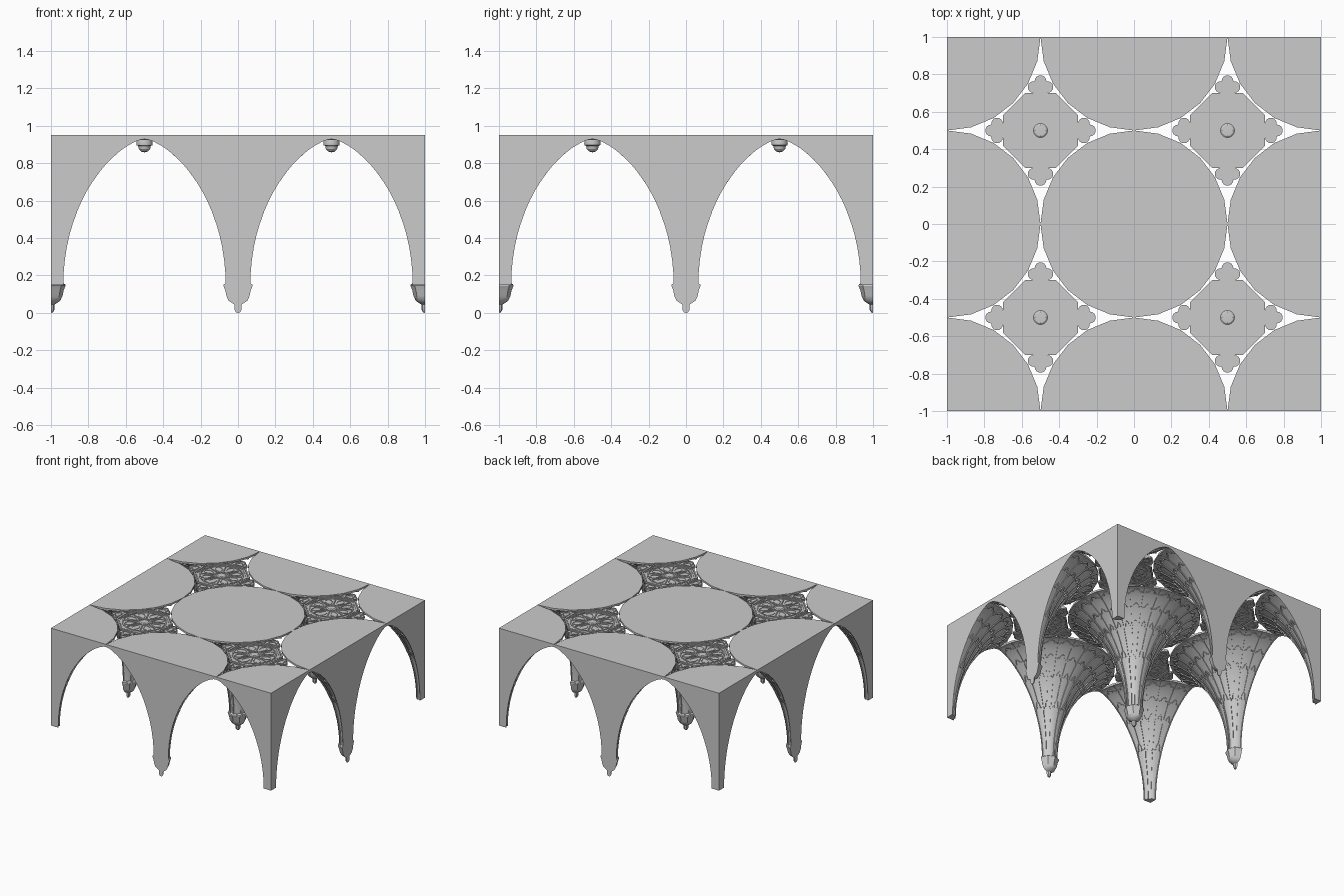
import bpy, bmesh
from math import sin, cos, pi, sqrt, radians
from mathutils import Vector, Matrix

if "Cube" in bpy.data.objects:
    bpy.data.objects.remove(bpy.data.objects["Cube"])

UP = Vector((0, 0, 1))
TOP, SPRING, RISE, R0, SPAN = 0.95, 0.15, 0.785, 0.06, 0.44
ARC = (SPAN**2 + RISE**2) / (2 * SPAN)


def profile(t):
    """Pointed arch curve: radius and height for t in 0..1."""
    h = RISE * sin(t * pi / 2)
    ellipse = R0 + SPAN - SPAN * cos(t * pi / 2)
    circle = R0 + ARC - sqrt(ARC**2 - h**2)
    return (ellipse + circle) / 2, SPRING + h


def surf(a, t):
    """Point and outward normal on the fan surface."""
    r, z = profile(t)
    r1, z1 = profile(max(t - 0.01, 0))
    r2, z2 = profile(min(t + 0.01, 1))
    n = Vector(((z2 - z1) * cos(a), (z2 - z1) * sin(a), r1 - r2)).normalized()
    return Vector((r * cos(a), r * sin(a), z)), n


def lathe(bm, prof, n, phase=0.0):
    """Closed solid of revolution; profile starts and ends on the axis."""
    rings = []
    for r, z in prof:
        if r < 1e-6:
            rings.append([bm.verts.new((0, 0, z))] * n)
        else:
            rings.append([bm.verts.new((r * cos(phase + 2 * pi * i / n),
                                        r * sin(phase + 2 * pi * i / n), z)) for i in range(n)])
    for lo, hi in zip(rings, rings[1:]):
        for i in range(n):
            j = (i + 1) % n
            quad = [lo[i], lo[j], hi[j], hi[i]]
            bm.faces.new(list(dict.fromkeys(quad)))


def sweep(bm, path, w, h, closed=False):
    """Square bar along (point, normal) pairs."""
    rings, m = [], len(path)
    for i, (p, n) in enumerate(path):
        prev = path[(i - 1) % m if closed else max(i - 1, 0)][0]
        nxt = path[(i + 1) % m if closed else min(i + 1, m - 1)][0]
        s = (nxt - prev).cross(n).normalized() * (w / 2)
        rings.append([bm.verts.new(p + s * a + n * h * b)
                      for a, b in ((-1, -1), (1, -1), (1, 1), (-1, 1))])
    for i in range(m if closed else m - 1):
        a, b = rings[i], rings[(i + 1) % m]
        for k in range(4):
            bm.faces.new((a[k], a[(k + 1) % 4], b[(k + 1) % 4], b[k]))
    if not closed:
        bm.faces.new(rings[0])
        bm.faces.new(rings[-1])


def prism(bm, pts, z0, z1):
    lo = [bm.verts.new((x, y, z0)) for x, y in pts]
    hi = [bm.verts.new((x, y, z1)) for x, y in pts]
    bm.faces.new(lo)
    bm.faces.new(hi)
    for i in range(len(pts)):
        j = (i + 1) % len(pts)
        bm.faces.new((lo[i], lo[j], hi[j], hi[i]))


def place(bm, name, x, y, sx=0, sy=0):
    """Trim at the bay edges, cap the cuts and add the object."""
    for axis, s in ((0, sx), (1, sy)):
        if s:
            no = Vector((0, 0, 0))
            no[axis] = s
            bmesh.ops.bisect_plane(bm, geom=bm.verts[:] + bm.edges[:] + bm.faces[:], dist=1e-5,
                                   plane_co=(0, 0, 0), plane_no=no, clear_outer=True)
            bmesh.ops.holes_fill(bm, edges=[e for e in bm.edges if e.is_boundary], sides=0)
    bmesh.ops.recalc_face_normals(bm, faces=bm.faces[:])
    me = bpy.data.meshes.new(name)
    bm.to_mesh(me)
    bm.free()
    ob = bpy.data.objects.new(name, me)
    ob.location = (x, y, 0)
    bpy.context.collection.objects.link(ob)
    bpy.ops.object.select_all(action='DESELECT')
    ob.select_set(True)
    bpy.context.view_layer.objects.active = ob
    bpy.ops.object.shade_smooth_by_angle(angle=radians(30))
    return ob


# cusped panel head, (across, up)
HALF = [(0, 0), (.06, .3), (.16, .52), (.3, .5), (.32, .72), (.4, .88)]
HEAD = HALF + [(.5, 1)] + [(1 - u, v) for u, v in reversed(HALF)]


def fan():
    bm = bmesh.new()
    body = [profile(i / 20) for i in range(21)]
    lathe(bm, [(0, SPRING)] + body + [(0.5, TOP), (0, TOP)], 24)
    # ribs: twelve from the springing, twelve more above the first heads
    for i in range(24):
        t0 = 0.0 if i % 2 == 0 else 0.37
        sweep(bm, [surf(i * pi / 12, t0 + (1 - t0) * k / 18) for k in range(19)], 0.011, 0.006)
    # tiers of cusped heads
    for count, t0, t1 in ((12, .28, .38), (24, .50, .58), (24, .66, .73), (24, .82, .92)):
        da = 2 * pi / count
        for i in range(count):
            sweep(bm, [surf((i + u) * da, t0 + v * (t1 - t0)) for u, v in HEAD], 0.008, 0.007)
    return bm


def pendant():
    bm = bmesh.new()
    lathe(bm, [(0, 0), (.01, .002), (.018, .015), (.02, .045), (.036, .055), (.05, .065),
               (.062, .09), (.068, .12), (.078, .145), (.076, .152), (.064, .16), (0, .16)], 8)
    return bm


# nine fans: whole at the centre, halves on the sides, quarters in the corners
for sx in (-1, 0, 1):
    for sy in (-1, 0, 1):
        place(fan(), "fan_vault", sx, sy, sx, sy)
        if not (sx and sy):
            place(pendant(), "fan_pendant", sx, sy, sx, sy)


def flat(pts, z=0.937):
    return [(Vector((x, y, z)), UP) for x, y in pts]


def ring(r, n, phase=0.0):
    return [(r * cos(phase + 2 * pi * i / n), r * sin(phase + 2 * pi * i / n)) for i in range(n)]


def arc(cx, cy, r, a0, a1, n=7):
    return [(cx + r * cos(radians(a0 + (a1 - a0) * i / n)),
             cy + r * sin(radians(a0 + (a1 - a0) * i / n))) for i in range(n + 1)]


def turn(pts, a):
    return [(x * cos(a) - y * sin(a), x * sin(a) + y * cos(a)) for x, y in pts]


def roundel():
    bm = bmesh.new()
    k = 1 / cos(pi / 8)
    # octagonal plate with double border and inner rings
    prism(bm, ring(.2 * k, 8, pi / 8), .932, .942)
    sweep(bm, flat(ring(.194 * k, 8, pi / 8)), .012, .013, True)
    sweep(bm, flat(ring(.178 * k, 8, pi / 8)), .007, .009, True)
    sweep(bm, flat(ring(.163, 32)), .009, .010, True)
    sweep(bm, flat(ring(.052, 24)), .009, .010, True)
    # petals and spokes
    petal = [(.06, 0), (.085, .016), (.11, .026), (.13, .024), (.145, .013), (.155, 0)]
    petal += [(x, -y) for x, y in reversed(petal[1:-1])]
    for i in range(8):
        sweep(bm, flat(turn(petal, i * pi / 4)), .006, .009, True)
        sweep(bm, flat(turn([(.05, 0), (.165, 0)], (i + .5) * pi / 4)), .008, .010)
    # three-lobed plaques on the four sides
    lobe = arc(.037, .232, .031, -90, 70) + arc(0, .263, .032, -5, 185) + arc(-.037, .232, .031, 110, 270)
    inner = [(x * .5, .236 + (y - .236) * .5) for x, y in lobe]
    rim = [(x * .9, .236 + (y - .236) * .9) for x, y in lobe]
    for i in range(4):
        a = i * pi / 2
        prism(bm, turn(lobe, a), .932, .942)
        sweep(bm, flat(turn(rim, a)), .007, .010, True)
        sweep(bm, flat(turn(inner, a)), .004, .009, True)
    return bm


def boss():
    bm = bmesh.new()
    lathe(bm, [(0, .858), (.018, .862), (.03, .875), (.034, .893), (.042, .896), (.044, .908),
               (.04, .926), (.04, .94), (.03, .948), (0, .952 - .002)], 24)
    return bm


# four roundels with hanging bosses between the fans
for x in (-.5, .5):
    for y in (-.5, .5):
        place(roundel(), "ceiling_roundel", x, y)
        place(boss(), "roundel_boss", x, y)
